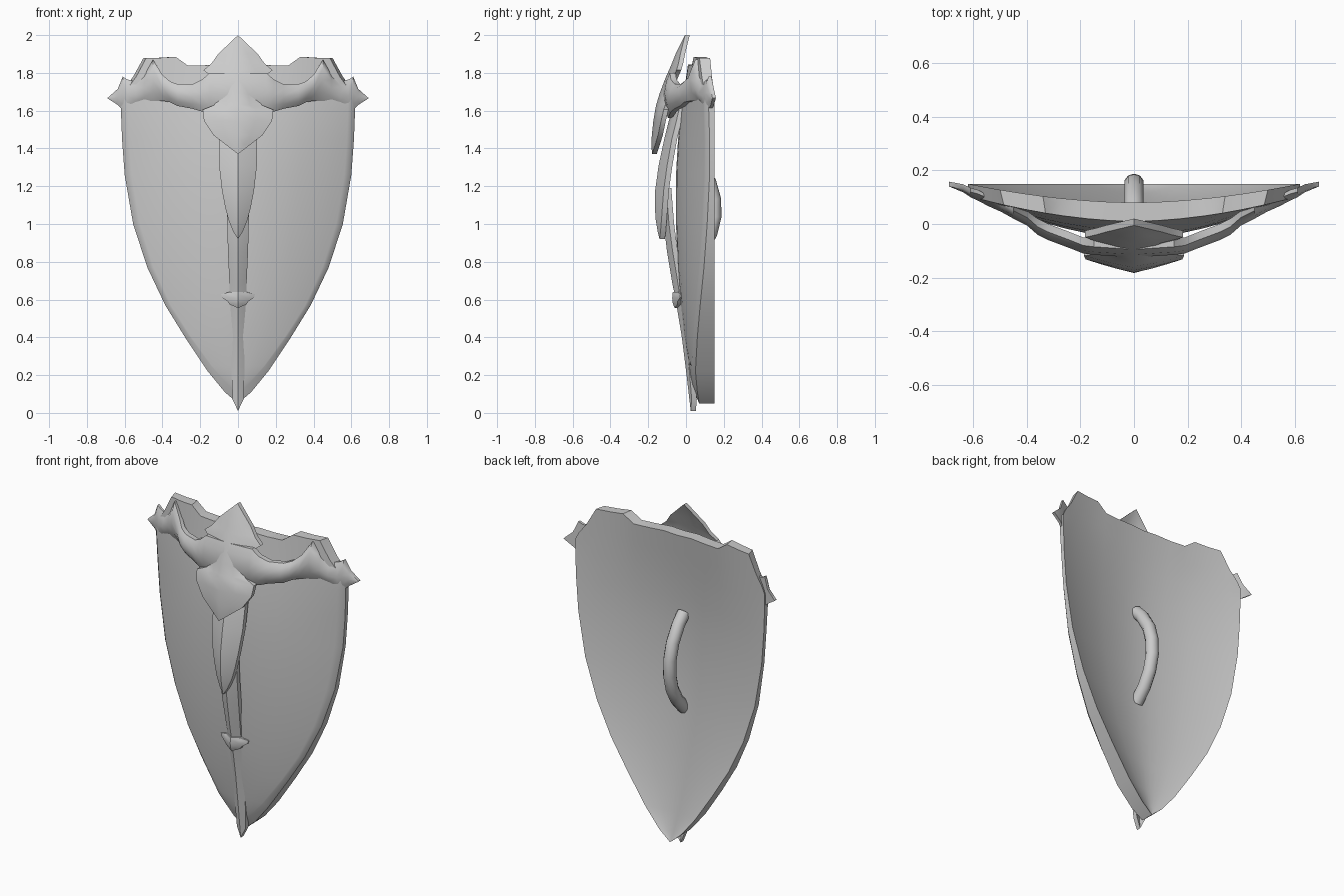
import bpy, bmesh, math


def loft(name, fronts, backs, mirror=False, angle=38):
    """Skin rows of front points and matching rows of back points into a closed solid."""
    bm = bmesh.new()
    rings = [[bm.verts.new(p) for p in f + b[::-1]] for f, b in zip(fronts, backs)]
    n = len(rings[0])
    for a, b in zip(rings, rings[1:]):
        for i in range(n):
            j = (i + 1) % n
            bm.faces.new((a[i], a[j], b[j], b[i]))
    for ring in (rings[0], rings[-1]):
        for i in range(n // 2 - 1):
            bm.faces.new((ring[i], ring[i + 1], ring[n - 2 - i], ring[n - 1 - i]))
    bmesh.ops.remove_doubles(bm, verts=bm.verts, dist=0.0005)
    bmesh.ops.dissolve_degenerate(bm, edges=bm.edges, dist=0.0001)
    bmesh.ops.recalc_face_normals(bm, faces=bm.faces)
    me = bpy.data.meshes.new(name)
    bm.to_mesh(me)
    bm.free()
    ob = bpy.data.objects.new(name, me)
    bpy.context.collection.objects.link(ob)
    if mirror:
        ob.modifiers.new("mirror", "MIRROR").use_clip = True
    bpy.ops.object.select_all(action='DESELECT')
    ob.select_set(True)
    bpy.context.view_layer.objects.active = ob
    bpy.ops.object.shade_smooth_by_angle(angle=math.radians(angle))
    return ob


def ridged_plate(name, rows, thick, power=1.2):
    """Upright plate; each row is z, half width, ridge y, edge y."""
    cols = (-1, -0.5, 0, 0.5, 1)
    fronts, backs = [], []
    for z, w, yr, ye in rows:
        ys = [yr + (ye - yr) * abs(c) ** power for c in cols]
        fronts.append([(c * w, y, z) for c, y in zip(cols, ys)])
        backs.append([(c * w, y + thick, z) for c, y in zip(cols, ys)])
    return loft(name, fronts, backs)


# Shield body: z, half width, front centre y, front rim y, back centre y
body_rows = [
    (0.05, 0.0, 0.05, 0.05, 0.145), (0.11, 0.07, 0.032, 0.04, 0.13),
    (0.22, 0.16, 0.015, 0.03, 0.11), (0.40, 0.28, -0.01, 0.04, 0.08),
    (0.57, 0.385, -0.028, 0.055, 0.06), (0.77, 0.48, -0.043, 0.075, 0.038),
    (1.00, 0.555, -0.053, 0.092, 0.025), (1.26, 0.60, -0.053, 0.105, 0.022),
    (1.45, 0.614, -0.042, 0.105, 0.034), (1.61, 0.62, -0.025, 0.10, 0.05)]
half_top = [(0, 1.84), (0.09, 1.845), (0.18, 1.84), (0.275, 1.84), (0.34, 1.885),
            (0.42, 1.88), (0.50, 1.88), (0.555, 1.78), (0.60, 1.72), (0.62, 1.68)]
top_edge = [(-x, z) for x, z in half_top[:0:-1]] + half_top
fronts, backs = [], []


def body_row(w, zs_front, zs_back, cf, rf, cb):
    inset = max(w - 0.018, 0)
    f, b = [], []
    for (x, _), zf, zb in zip(top_edge, zs_front, zs_back):
        s = x / 0.62
        k = abs(s) ** 1.8
        f.append((s * inset, cf + (rf - cf) * k, zf))
        b.append((s * w, cb + (0.15 - cb) * k, zb))
    # rounded shoulder outside the front face
    fronts.append([(-w, f[0][1] + 0.02, zs_back[0])] + f + [(w, f[-1][1] + 0.02, zs_back[-1])])
    backs.append([b[0]] + b + [b[-1]])


for z, w, cf, rf, cb in body_rows:
    lift = 0.05 * max(0, 1 - z / 0.5)
    body_row(w, [z + lift] * len(top_edge), [z] * len(top_edge), cf, rf, cb)
for t in (0.5, 1):
    zs = [1.61 + (zt - 1.61) * t for _, zt in top_edge]
    body_row(0.62, zs, zs, -0.025 + 0.035 * t, 0.10, 0.05 + 0.03 * t)
loft("shield_body", fronts, backs)

# Winged crossbar, right half mirrored: x, low z, high z, front y, thickness
bar_rows = [
    (0.0, 1.56, 1.80, -0.125, 0.05), (0.15, 1.585, 1.80, -0.115, 0.06),
    (0.19, 1.595, 1.765, -0.11, 0.06), (0.24, 1.61, 1.74, -0.09, 0.06),
    (0.32, 1.625, 1.74, -0.06, 0.06), (0.36, 1.645, 1.755, -0.04, 0.06),
    (0.40, 1.652, 1.79, -0.005, 0.055), (0.45, 1.652, 1.87, 0.02, 0.05),
    (0.495, 1.645, 1.79, 0.045, 0.045), (0.54, 1.625, 1.755, 0.065, 0.04),
    (0.585, 1.588, 1.765, 0.088, 0.04), (0.61, 1.605, 1.78, 0.10, 0.035),
    (0.637, 1.63, 1.715, 0.118, 0.03), (0.69, 1.665, 1.668, 0.14, 0.018)]
levels = (0, 0.2, 0.5, 0.8, 1)
fronts, backs = [], []
for x, lo, hi, y, t in bar_rows:
    fronts.append([(x, y + 0.03 * abs(2 * v - 1) ** 2 * min(1, (0.69 - x) * 8),
                    lo + (hi - lo) * v) for v in levels])
    backs.append([(x, y + t, lo + (hi - lo) * v) for v in levels])
bar = loft("winged_crossbar", fronts, backs, mirror=True)

# Pointed centre boss
ridged_plate("centre_boss", [
    (2.0, 0.0, -0.005, -0.005), (1.90, 0.105, -0.055, -0.03), (1.85, 0.14, -0.075, -0.04),
    (1.815, 0.183, -0.09, -0.05), (1.77, 0.128, -0.11, -0.07), (1.69, 0.107, -0.14, -0.095),
    (1.63, 0.125, -0.158, -0.11), (1.605, 0.187, -0.163, -0.118), (1.545, 0.18, -0.173, -0.132),
    (1.47, 0.13, -0.181, -0.148), (1.42, 0.065, -0.183, -0.163), (1.37, 0.0, -0.18, -0.18)], 0.025)

# Tapered tongue below the boss
ridged_plate("tongue", [
    (1.72, 0.07, -0.035, -0.01), (1.55, 0.095, -0.09, -0.05), (1.45, 0.10, -0.115, -0.075),
    (1.31, 0.10, -0.145, -0.10), (1.18, 0.085, -0.163, -0.118), (1.09, 0.068, -0.165, -0.125),
    (1.02, 0.05, -0.16, -0.13), (0.96, 0.025, -0.15, -0.135), (0.92, 0.0, -0.14, -0.14)], 0.028)

# Long spine strip down to the foot point
ridged_plate("spine_strip", [
    (1.19, 0.06, -0.125, -0.105), (1.00, 0.057, -0.118, -0.09), (0.85, 0.053, -0.10, -0.07),
    (0.70, 0.046, -0.075, -0.045), (0.60, 0.043, -0.055, -0.03), (0.40, 0.038, -0.022, 0.0),
    (0.20, 0.034, 0.003, 0.02), (0.07, 0.028, 0.018, 0.03), (0.01, 0.0, 0.025, 0.025)], 0.027)

# Small clasp on the spine
ridged_plate("spine_clasp", [
    (0.64, 0.045, -0.07, -0.045), (0.628, 0.09, -0.071, -0.03), (0.61, 0.085, -0.073, -0.032),
    (0.59, 0.055, -0.072, -0.045), (0.575, 0.045, -0.068, -0.045), (0.555, 0.0, -0.06, -0.06)], 0.03)

# Bowed grip on the back
path = [(0.02, 1.36), (0.07, 1.31), (0.125, 1.22), (0.15, 1.13), (0.152, 1.04),
        (0.13, 0.95), (0.085, 0.87), (0.02, 0.80)]
fronts, backs = [], []
for i, (y, z) in enumerate(path):
    (y0, z0), (y1, z1) = path[max(i - 1, 0)], path[min(i + 1, len(path) - 1)]
    d = math.hypot(y1 - y0, z1 - z0)
    ny, nz = -(z1 - z0) / d, (y1 - y0) / d
    ring = [(0.037 * math.cos(a), y + ny * 0.036 * math.sin(a), z + nz * 0.036 * math.sin(a))
            for a in [math.pi * (k + 0.5) / 5 for k in range(10)]]
    fronts.append(ring[:5])
    backs.append(ring[:4:-1])
loft("hand_grip", fronts, backs, angle=50)
